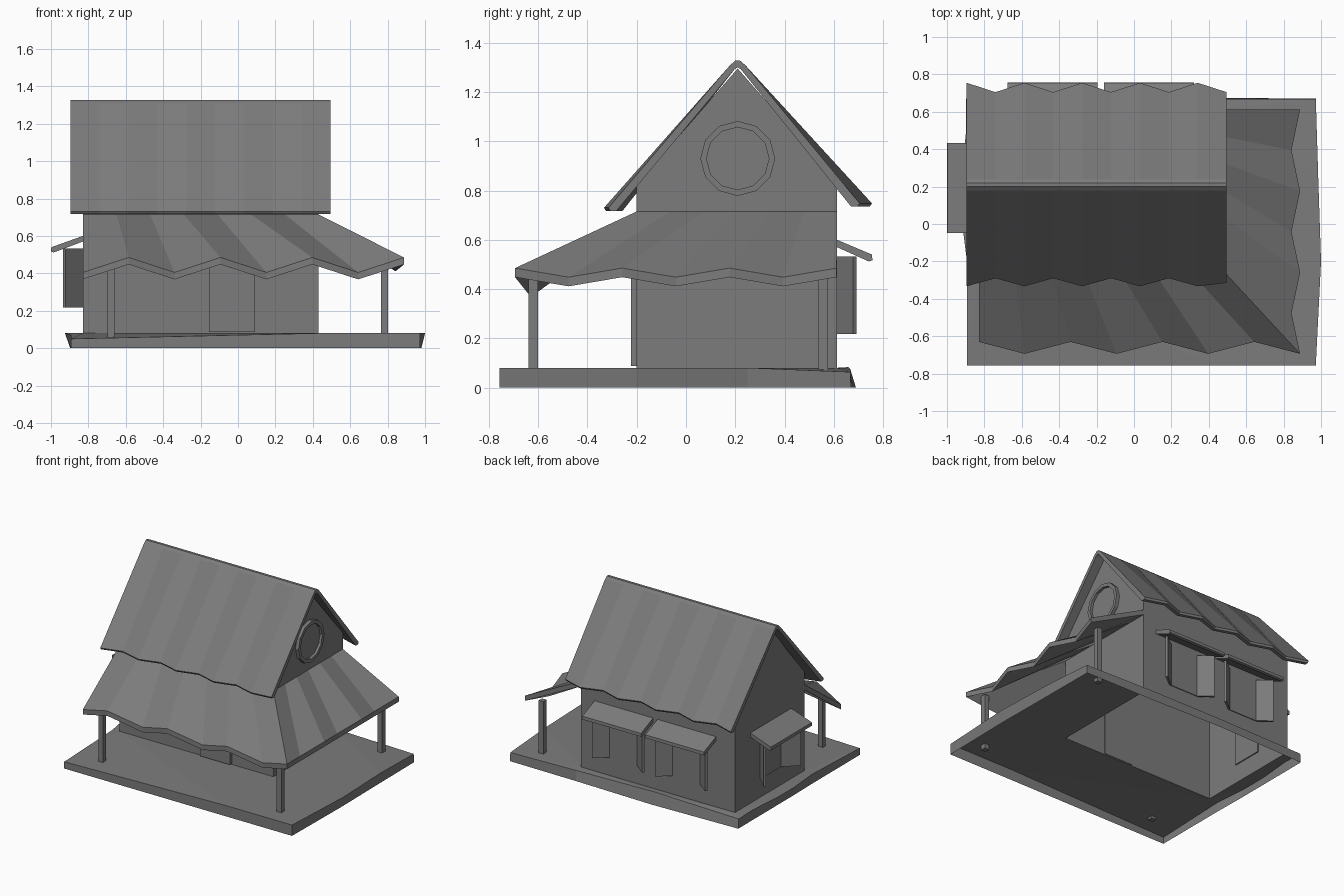
import bpy, bmesh, math
from mathutils import Vector

if "Cube" in bpy.data.objects:
    bpy.data.objects.remove(bpy.data.objects["Cube"])

# House footprint
X0, X1, Y0, Y1 = -0.83, 0.43, -0.20, 0.613

# Dark grey for every part
GREY = bpy.data.materials.new("dark_grey")
GREY.diffuse_color = (0.2, 0.2, 0.2, 1)
GREY.use_nodes = True
GREY.node_tree.nodes["Principled BSDF"].inputs["Base Color"].default_value = GREY.diffuse_color


def finish(bm, name):
    bmesh.ops.recalc_face_normals(bm, faces=bm.faces)
    me = bpy.data.meshes.new(name)
    bm.to_mesh(me)
    bm.free()
    me.materials.append(GREY)
    ob = bpy.data.objects.new(name, me)
    bpy.context.collection.objects.link(ob)
    return ob


def loft(name, sections, caps=True):
    """Skin closed cross-sections into a flat-faced solid."""
    bm = bmesh.new()
    rings = [[bm.verts.new(p) for p in s] for s in sections]
    n = len(rings[0])
    for a, b in zip(rings, rings[1:]):
        for i in range(n):
            j = (i + 1) % n
            bm.faces.new((a[i], a[j], b[j], b[i]))
    if caps:
        bm.faces.new(rings[0])
        bm.faces.new(rings[-1])
    return finish(bm, name)


def box(name, x0, x1, y0, y1, z0, z1):
    ring = [(x0, y0), (x1, y0), (x1, y1), (x0, y1)]
    return loft(name, [[(x, y, z) for x, y in ring] for z in (z0, z1)])


# Base: open-bottomed skirt and uneven deck, with a hole under the house
top = [(-.893, -.757, .05), (.43, -.757, .08), (.972, -.757, .08), (1.0, -.2, .08),
       (.985, .25, .08), (.972, .667, .063), (.43, .667, .075), (-.2, .66, .083),
       (-.897, .665, .07), (-.897, .5, .075), (-.925, .25, .08), (-.925, .05, .08),
       (-.893, -.2, .07)]
low = [(-.893, -.757), (.43, -.757), (.972, -.757), (.98, -.2), (.975, .25),
       (.972, .67), (.43, .675), (-.2, .69), (-.897, .67), (-.897, .5),
       (-.897, .25), (-.897, .05), (-.893, -.2)]
bm = bmesh.new()
t = [bm.verts.new(p) for p in top]
b = [bm.verts.new((x, y, 0)) for x, y in low]
h = [bm.verts.new((x, y, .08)) for x, y in ((X0, Y0), (X1, Y0), (X1, Y1), (X0, Y1))]
edges = []
for ring in (t, h):
    edges += [bm.edges.new((ring[i], ring[(i + 1) % len(ring)])) for i in range(len(ring))]
bmesh.ops.triangle_fill(bm, edges=edges, use_beauty=True, normal=(0, 0, 1))
for i in range(len(t)):
    j = (i + 1) % len(t)
    bm.faces.new((t[i], t[j], b[j], b[i]))
finish(bm, "base")

# House walls: gabled shell without floor or ceiling
gable = [(Y0, .08), (Y0, .825), (.21, 1.295), (Y1, .835), (Y1, .08)]
bm = bmesh.new()
left, right = [[bm.verts.new((x, y, z)) for y, z in gable] for x in (X0, X1)]
bm.faces.new(left)
bm.faces.new(right)
for i in (0, 3):
    bm.faces.new((left[i], left[i + 1], right[i + 1], right[i]))
finish(bm, "house_walls")

# Main roof: pleated slopes with wavy eaves
sections = []
for k in range(10):
    x = -.895 + k * 1.39 / 9
    f, r = ((-.333, .755), (-.29, .705))[k % 2]
    if k == 9:
        f = -.315
    prof = [(f, .73), (.18, 1.31), (.2, 1.327), (.22, 1.327), (.24, 1.31), (r, .748),
            (r - .008, .735), (r - .035, .735), (.222, 1.293), (.21, 1.3), (.198, 1.293),
            (f + .032, .717), (f + .008, .717)]
    sections.append([(x, y, z) for y, z in prof])
loft("main_roof", sections)

# Porch roof: wraps the front and right walls with a zigzag eave
stations = []
for k in range(8):
    u = k / 7
    y, z = ((-.63, .405), (-.694, .485))[k % 2]
    stations.append((Vector((X0 + u * (X1 - X0), Y0, .715)),
                     Vector((X0 + u * 1.718, y, z))))
for k in range(1, 7):
    u = k / 6
    x, z = ((.888, .485), (.842, .448))[k % 2]
    stations.append((Vector((X1, Y0 + u * (Y1 - Y0), .715)),
                     Vector((x, -.694 + u * 1.306, z))))
drop = Vector((0, 0, .037))
loft("porch_roof", [[w, e, e - drop, w - drop] for w, e in stations])

# Porch posts
for name, x, y, z in (("post_front_left", -.678, -.62, .44),
                      ("post_front_right", .783, -.62, .46),
                      ("post_back_right", .783, .558, .46)):
    box(name, x - .019, x + .019, y - .019, y + .019, .045, z)

# Front door
box("door", -.155, .09, Y0 - .024, Y0 + .004, .087, .5)


# Round gable window: twelve-sided rim and pane
def circle(r, x):
    return [(x, .21 + r * math.sin(a * math.pi / 6), .93 + r * math.cos(a * math.pi / 6))
            for a in range(12)]


rim = [circle(.152, X1 - .01), circle(.152, X1 + .025), circle(.127, X1 + .025),
       circle(.127, X1 - .01)]
loft("round_window_rim", rim, caps=False)
loft("round_window_pane", [circle(.127, X1 - .005), circle(.127, X1 + .006)])


# Awning windows: pane, sloped awning and two splayed shutters
def window(name, to_world, reach, shutter):
    z0, z1 = .217, .532

    def prism(part, u0, u1, prof):
        loft(name + part, [[to_world(u, v, z) for v, z in prof] for u in (u0, u1)])

    prism("_pane", -.115, .115, [(-.008, z0), (.006, z0), (.006, z1), (-.008, z1)])
    prism("_awning", -.24, .24, [(0, .60), (reach - .002, .54), (reach, .517),
                                 (reach - .015, .512), (0, .57)])
    for s, side in ((-1, "_shutter_a"), (1, "_shutter_b")):
        foot = [(.105, 0), (.125, 0), (.215, shutter - .014), (.205, shutter)]
        loft(name + side, [[to_world(s * u, v, z) for u, v in foot] for z in (z0, z1)])


for name, cx in (("back_window_left", -.435), ("back_window_right", .08)):
    window(name, lambda u, v, z, c=cx: (c + u, Y1 + v, z), .144, .08)
window("side_window", lambda u, v, z: (X0 - v, .193 + u, z), .17, .105)
